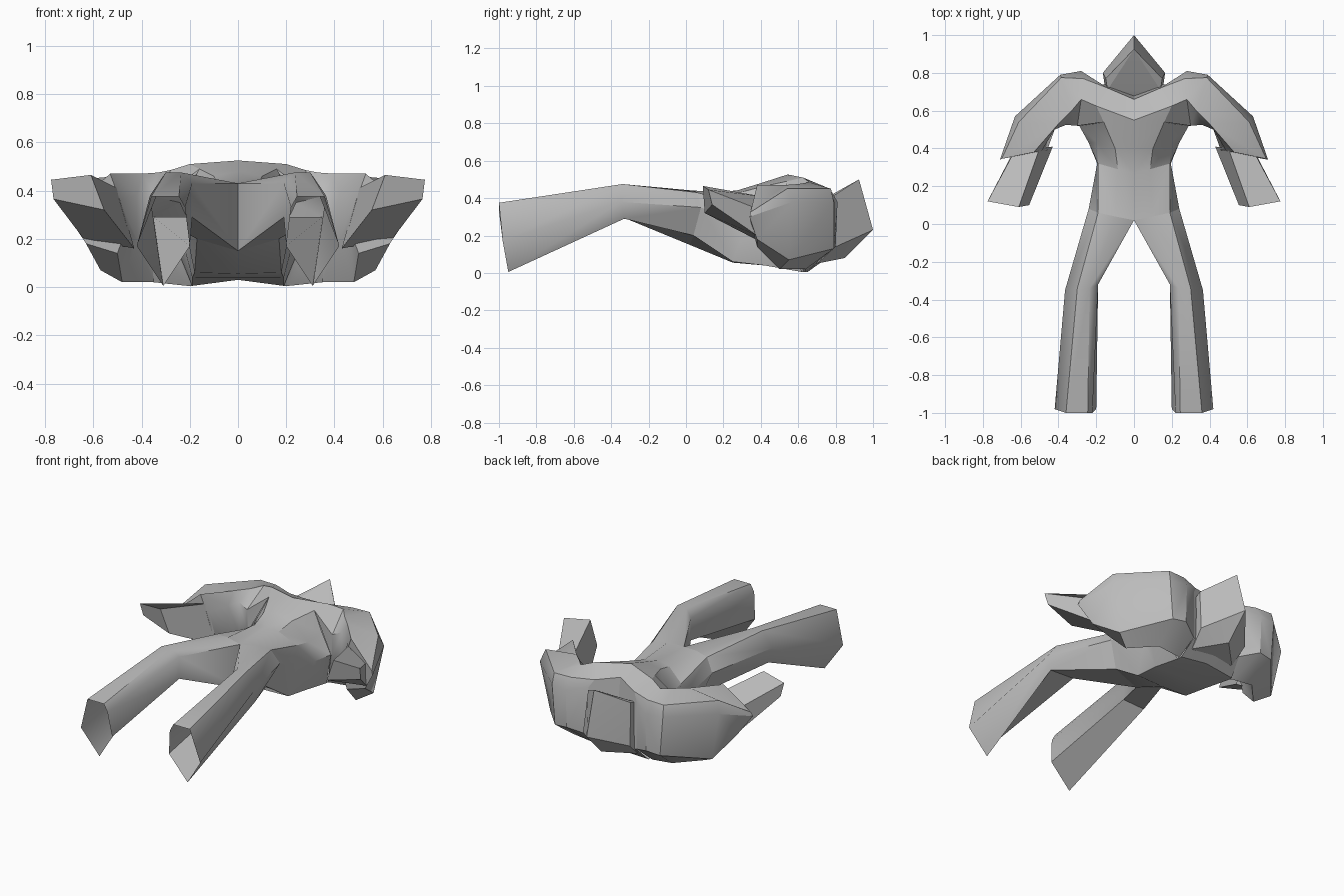
import bpy
import bmesh
import math

cube = bpy.data.objects.get("Cube")
if cube:
    bpy.data.objects.remove(cube, do_unlink=True)

grey = bpy.data.materials.new("plain_grey")
grey.use_nodes = True
grey.diffuse_color = (0.5, 0.5, 0.5, 1)
grey.node_tree.nodes["Principled BSDF"].inputs["Base Color"].default_value = (0.5, 0.5, 0.5, 1)


def finish(name, bm, angle=25):
    bmesh.ops.remove_doubles(bm, verts=bm.verts, dist=0.0005)
    bmesh.ops.recalc_face_normals(bm, faces=bm.faces)
    mesh = bpy.data.meshes.new(name)
    bm.to_mesh(mesh)
    bm.free()
    mesh.materials.append(grey)
    obj = bpy.data.objects.new(name, mesh)
    bpy.context.collection.objects.link(obj)
    bpy.ops.object.select_all(action='DESELECT')
    obj.select_set(True)
    bpy.context.view_layer.objects.active = obj
    bpy.ops.object.shade_smooth_by_angle(angle=math.radians(angle))


def add_loft(bm, rings, side, columns, end_cap):
    rows = [[bm.verts.new((x * side, y, z)) for x, y, z in ring] for ring in rings]
    n = len(rows[0])
    for a, b in zip(rows, rows[1:]):
        for i in columns:
            j = (i + 1) % n
            bm.faces.new((a[i], a[j], b[j], b[i]))
    if end_cap:
        bm.faces.new(rows[-1])


def limb_pair(name, rings, end_cap, angle=25):
    for prefix, side in (("left_", 1), ("right_", -1)):
        bm = bmesh.new()
        add_loft(bm, rings, side, range(len(rings[0])), end_cap)
        finish(prefix + name, bm, angle)


# Torso: half sections from chest centre round to spine, reflected
hip = [(0, .02, .43), (.1, .04, .44), (.19, .06, .43),
       (.24, .08, .35), (.17, .04, .2), (0, .02, .15)]
waist = [(0, .27, .44), (.085, .29, .43), (.19, .32, .36),
         (.195, .32, .25), (.18, .25, .06), (0, .25, .055)]
ribs = [(0, .4, .48), (.1, .4, .46), (.195, .43, .34),
        (.24, .43, .23), (.19, .42, .04), (0, .42, .04)]
chest = [(0, .54, .525), (.16, .54, .49), (.22, .53, .37),
         (.29, .52, .25), (.19, .62, .005), (0, .62, .03)]
collar = [(0, .55, .525), (.2, .625, .51), (.28, .66, .47),
          (.28, .66, .25), (.19, .65, .005), (0, .65, .03)]
neck = [(0, .66, .48), (.14, .72, .45), (.17, .74, .4),
        (.17, .74, .3), (.17, .74, .1), (0, .72, .055)]
bm = bmesh.new()
for side in (1, -1):
    add_loft(bm, [hip, waist, ribs, chest], side, range(5), False)
    # The sides stay open here, where the arms join
    add_loft(bm, [chest, collar, neck], side, (0, 4), True)
finish("torso", bm)

# Legs, open at the ankle
knee = [(.19, -.32, .43), (.235, -.34, .475), (.3, -.34, .475),
        (.365, -.35, .38), (.35, -.33, .29), (.19, -.32, .29)]
ankle = [(.22, -1, .33), (.245, -1, .375), (.36, -1, .375),
         (.42, -.98, .17), (.31, -.95, .005), (.2, -.98, .17)]
limb_pair("leg", [hip, knee, ankle], False, 50)

# Broad upper arms, running in to the base of the neck
arm_root = [(.2, .625, .51), (.14, .72, .45), (.17, .74, .4),
            (.17, .74, .1), (.19, .63, .005), (.29, .52, .25), (.16, .54, .49)]
shoulder = [(.28, .66, .485), (.27, .77, .45), (.28, .81, .38),
            (.28, .8, .14), (.21, .64, .005), (.3, .52, .25), (.3, .52, .38)]
deltoid = [(.33, .6, .475), (.385, .775, .45), (.39, .79, .38),
           (.37, .79, .13), (.35, .64, .02), (.36, .53, .2), (.36, .525, .41)]
biceps = [(.4, .53, .47), (.61, .54, .45), (.63, .57, .38),
          (.57, .55, .07), (.48, .5, .02), (.42, .5, .2), (.42, .5, .38)]
elbow = [(.53, .38, .47), (.7, .345, .325), (.71, .34, .3),
         (.63, .38, .18), (.5, .38, .14), (.46, .39, .25), (.49, .385, .36)]
limb_pair("upper_arm", [arm_root, shoulder, deltoid, biceps, elbow], True, 35)

# Forearms
forearm_top = [(.5, .4, .41), (.63, .39, .34), (.64, .38, .2), (.43, .41, .16)]
wrist = [(.61, .09, .465), (.775, .12, .445), (.765, .14, .365), (.555, .1, .32)]
limb_pair("forearm", [forearm_top, wrist], True)

# Head: faceted wedge with brow ridge, crown, temples, jaw and nape
bm = bmesh.new()
for p in [(0, .925, .5), (0, 1, .23), (0, .85, .08), (0, .67, .35), (0, .68, .05)]:
    bm.verts.new(p)
for side in (1, -1):
    for x, y, z in [(.15, .77, .4), (.165, .8, .14), (.14, .71, .38), (.15, .7, .05)]:
        bm.verts.new((x * side, y, z))
bmesh.ops.convex_hull(bm, input=bm.verts)
finish("head", bm, 10)
